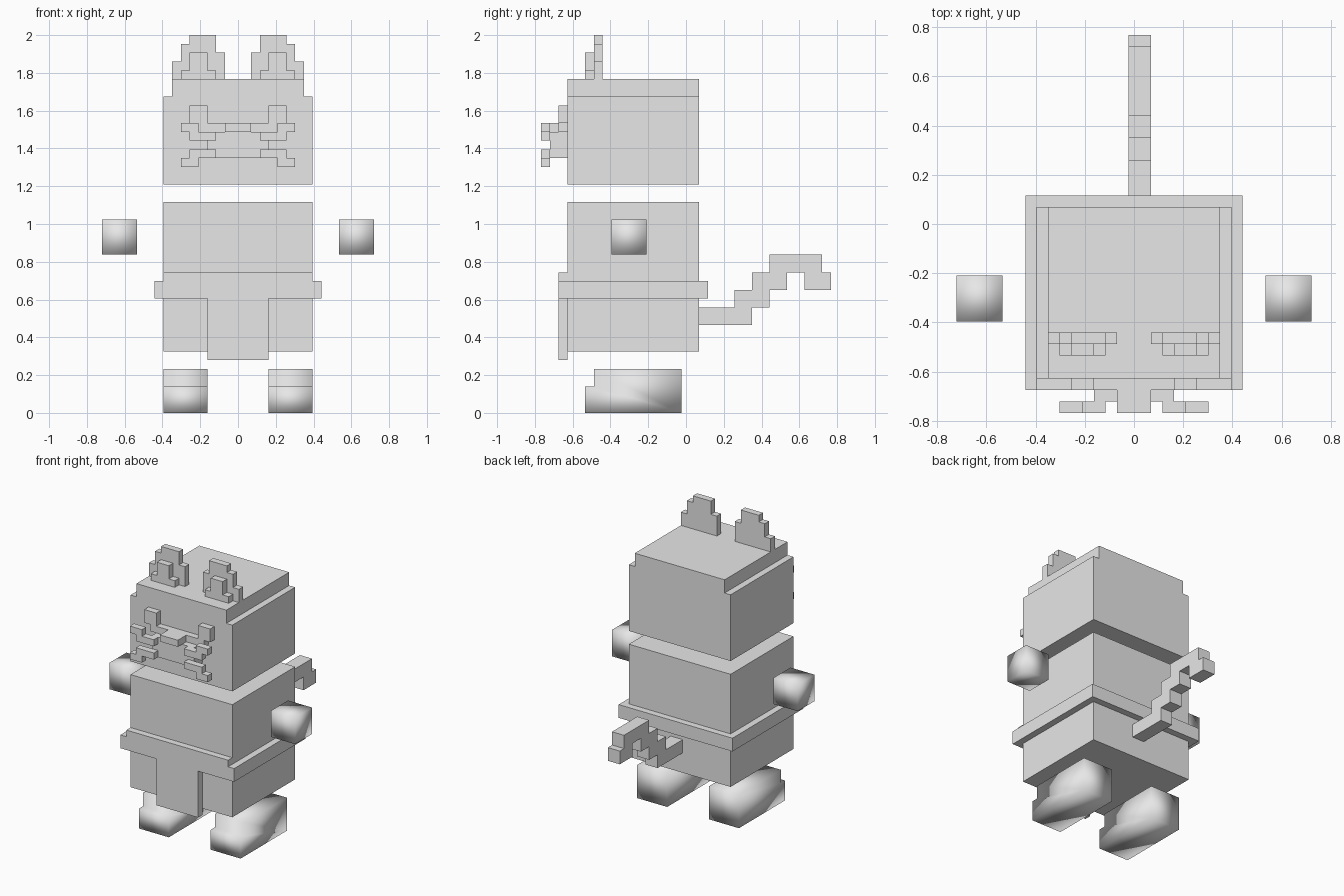
import bpy, bmesh
from mathutils import Vector

cube = bpy.data.objects.get("Cube")
if cube:
    bpy.data.objects.remove(cube, do_unlink=True)

U = 2 / 43  # size of one block; all numbers below are in blocks

grey = bpy.data.materials.new("light_grey")
grey.use_nodes = True
grey.diffuse_color = (0.8, 0.8, 0.8, 1)
grey.node_tree.nodes["Principled BSDF"].inputs["Base Color"].default_value = (0.8, 0.8, 0.8, 1)


def extrude(name, profile, axis, lo, hi, mirror=1, smooth=False):
    """Extrude a profile along x (profile is y, z) or along y (profile is x, z)."""
    def point(a, b, d):
        p = (d, a, b) if axis == "x" else (a, d, b)
        return Vector((p[0] * mirror, p[1], p[2])) * U

    bm = bmesh.new()
    face = bm.faces.new([bm.verts.new(point(a, b, lo)) for a, b in profile])
    out = bmesh.ops.extrude_face_region(bm, geom=[face], use_keep_orig=True)
    shift = point(0, 0, hi) - point(0, 0, lo)
    bmesh.ops.translate(bm, vec=shift,
                        verts=[g for g in out["geom"] if isinstance(g, bmesh.types.BMVert)])
    bmesh.ops.recalc_face_normals(bm, faces=bm.faces)
    for f in bm.faces:
        f.smooth = smooth
    mesh = bpy.data.meshes.new(name)
    bm.to_mesh(mesh)
    bm.free()
    mesh.materials.append(grey)
    obj = bpy.data.objects.new(name, mesh)
    bpy.context.collection.objects.link(obj)
    return obj


def box(name, x, y, z, mirror=1, smooth=False):
    rect = [(x[0], z[0]), (x[1], z[0]), (x[1], z[1]), (x[0], z[1])]
    return extrude(name, rect, "y", y[0], y[1], mirror, smooth)


# Head with stepped top edges
extrude("head", [(-8.5, 26), (8.5, 26), (8.5, 36), (7.5, 36), (7.5, 38),
                 (-7.5, 38), (-7.5, 36), (-8.5, 36)], "y", -13.5, 1.5)

# Body, belt and cloth
box("body", (-8.5, 8.5), (-13.5, 1.5), (7, 24))
box("belt", (-9.5, 9.5), (-14.5, 2.5), (13, 15))
box("belt_front_ridge", (-8.5, 8.5), (-14.5, -13.5), (15, 16))
box("front_cloth", (-3.5, 3.5), (-14.5, -13.5), (6, 13))

# Middle of the face
box("brow_bridge", (-4.5, 4.5), (-14.5, -13.5), (32, 33))
box("muzzle", (-3.5, 3.5), (-15.5, -13.5), (29, 32))
box("nose", (-1.5, 1.5), (-16.5, -14.5), (32, 33))

# Stepped profiles for the paired parts
ear_outer = [(1.5, 38), (7.5, 38), (7.5, 40), (6.5, 40), (6.5, 42), (5.5, 42),
             (5.5, 43), (2.5, 43), (2.5, 41), (1.5, 41)]
ear_inner = [(2.5, 38), (6.5, 38), (6.5, 39), (5.5, 39), (5.5, 41),
             (3.5, 41), (3.5, 39), (2.5, 39)]
whisker_upper = [(2.5, 31), (5.5, 31), (5.5, 32), (6.5, 32), (6.5, 33),
                 (4.5, 33), (4.5, 32), (2.5, 32)]
whisker_lower = [(2.5, 29), (4.5, 29), (4.5, 28), (6.5, 28), (6.5, 29),
                 (5.5, 29), (5.5, 30), (2.5, 30)]
foot = [(-11.5, 0), (-0.5, 0), (-0.5, 5), (-10.5, 5), (-10.5, 3), (-11.5, 3)]

for side, m in (("left", 1), ("right", -1)):
    extrude(side + "_ear", ear_outer, "y", -10.5, -9.5, m)
    extrude(side + "_inner_ear", ear_inner, "y", -11.5, -10.5, m)
    box(side + "_eye", (3.5, 5.5), (-14.5, -13.5), (33, 35), m)
    extrude(side + "_upper_whisker", whisker_upper, "y", -16.5, -15.5, m)
    extrude(side + "_lower_whisker", whisker_lower, "y", -16.5, -15.5, m)
    box(side + "_hand", (11.5, 15.5), (-8.5, -4.5), (18, 22), m, smooth=True)
    extrude(side + "_foot", foot, "x", 3.5, 8.5, m, smooth=True)

# Stair-stepped tail with a hooked tip
extrude("tail", [(1.5, 10), (7.5, 10), (7.5, 12), (9.5, 12), (9.5, 14), (11.5, 14),
                 (11.5, 16), (13.5, 16), (13.5, 14), (16.5, 14), (16.5, 16), (15.5, 16),
                 (15.5, 18), (9.5, 18), (9.5, 16), (7.5, 16), (7.5, 14), (5.5, 14),
                 (5.5, 12), (1.5, 12)], "x", -0.5, 1.5)
